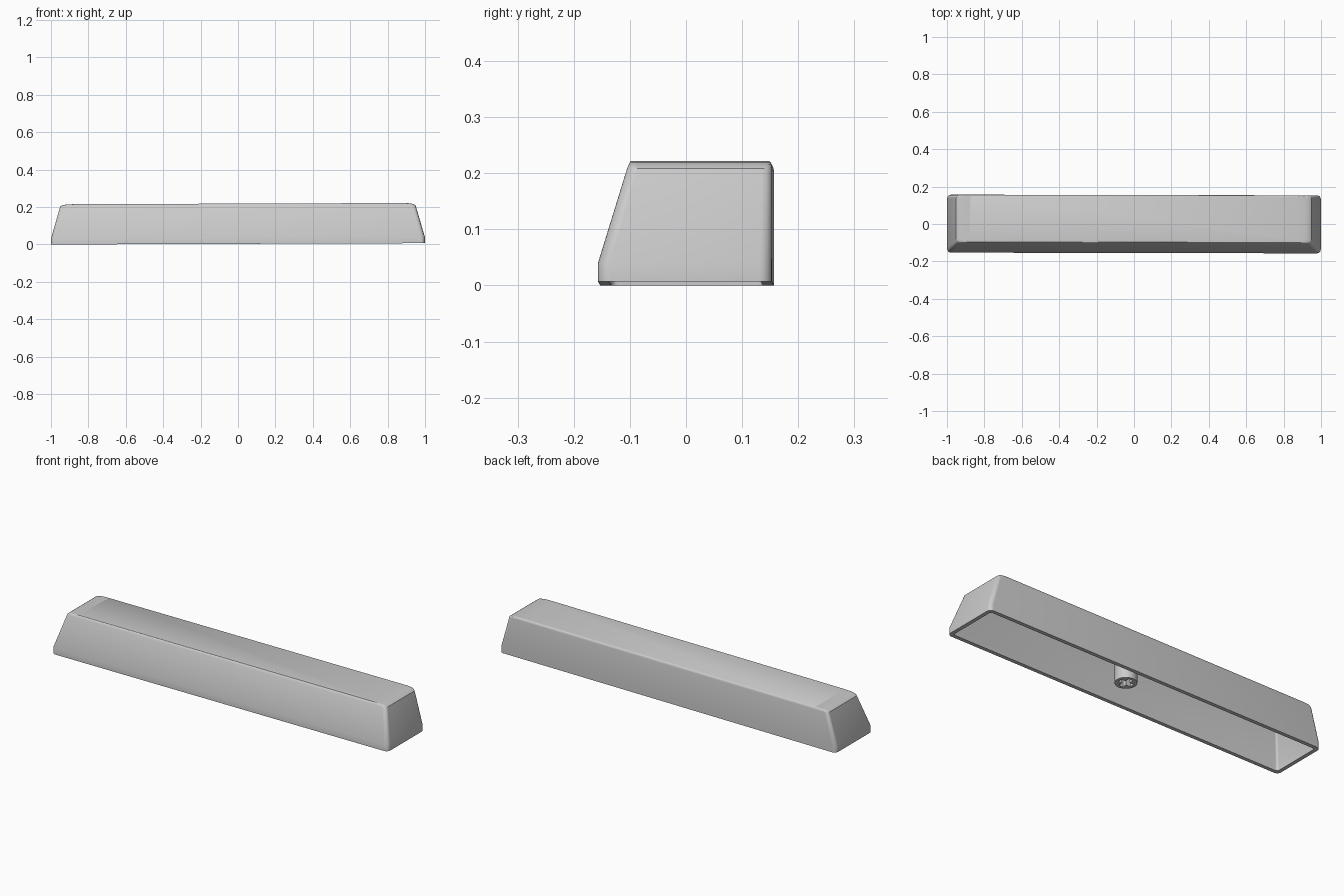
import bpy, bmesh, math
from mathutils import Matrix

if "Cube" in bpy.data.objects:
    bpy.data.objects.remove(bpy.data.objects["Cube"])

# the whole key sits very slightly tilted
TILT = (Matrix.Translation((0, 0, 0.0035)) @ Matrix.Rotation(-0.002, 4, 'Z')
        @ Matrix.Rotation(-0.0035, 4, 'Y'))


def rounded_ring(bm, hx, y0, y1, z, r, seg=6):
    """Rounded rectangle loop at height z."""
    verts = []
    corners = [(hx - r, y1 - r), (-hx + r, y1 - r), (-hx + r, y0 + r), (hx - r, y0 + r)]
    for i, (cx, cy) in enumerate(corners):
        for k in range(seg + 1):
            a = math.pi / 2 * (i + k / seg)
            verts.append(bm.verts.new((cx + r * math.cos(a), cy + r * math.sin(a), z)))
    return verts


def make_object(name, bm):
    bmesh.ops.recalc_face_normals(bm, faces=bm.faces[:])
    me = bpy.data.meshes.new(name)
    bm.to_mesh(me)
    bm.free()
    ob = bpy.data.objects.new(name, me)
    bpy.context.collection.objects.link(ob)
    return ob


def smooth(ob, angle):
    bpy.ops.object.select_all(action='DESELECT')
    ob.select_set(True)
    bpy.context.view_layer.objects.active = ob
    bpy.ops.object.shade_smooth_by_angle(angle=math.radians(angle))


# hollow shell: top outside, down to the rim, then up the inside
bm = bmesh.new()
sections = [
    # half x, front y, back y, z, corner radius
    (0.880, -0.097, 0.150, 0.2150, 0.012),
    (0.918, -0.098, 0.152, 0.2135, 0.014),
    (0.940, -0.100, 0.154, 0.2095, 0.016),
    (0.950, -0.103, 0.155, 0.2020, 0.018),
    (0.999, -0.155, 0.155, 0.0330, 0.022),
    (0.999, -0.155, 0.155, 0.0000, 0.022),
    (0.979, -0.135, 0.135, 0.0000, 0.012),
    (0.979, -0.135, 0.135, 0.0330, 0.012),
    (0.935, -0.089, 0.135, 0.1850, 0.010),
]
rings = [rounded_ring(bm, *s) for s in sections]
for a, b in zip(rings, rings[1:]):
    n = len(a)
    for i in range(n):
        j = (i + 1) % n
        bm.faces.new((a[i], a[j], b[j], b[i]))
bm.faces.new(rings[0])
bm.faces.new(rings[-1][::-1])
bm.transform(TILT)
shell = make_object("key_shell", bm)
smooth(shell, 35)

# round mounting stem under the top
SX, SY, Z0, Z1 = 0.02, -0.035, 0.055, 0.19
bm = bmesh.new()
bmesh.ops.create_cone(bm, cap_ends=True, segments=32, radius1=0.053, radius2=0.053,
                      depth=Z1 - Z0, matrix=Matrix.Translation((SX, SY, (Z0 + Z1) / 2)))
bm.transform(TILT)
stem = make_object("mounting_stem", bm)

# cross-shaped socket cut into the stem
for name, w, d in (("socket_cutter_x", 0.075, 0.025), ("socket_cutter_y", 0.025, 0.075)):
    bm = bmesh.new()
    bmesh.ops.create_cube(bm, size=1, matrix=Matrix.Translation((SX, SY, Z0 + 0.02))
                          @ Matrix.Diagonal((w, d, 0.12, 1)))
    bm.transform(TILT)
    cutter = make_object(name, bm)
    cutter.hide_render = True
    mod = stem.modifiers.new("socket", 'BOOLEAN')
    mod.operation = 'DIFFERENCE'
    mod.solver = 'EXACT'
    mod.object = cutter
    bpy.context.view_layer.objects.active = stem
    bpy.ops.object.modifier_apply(modifier=mod.name)
    bpy.data.objects.remove(cutter)
smooth(stem, 30)
